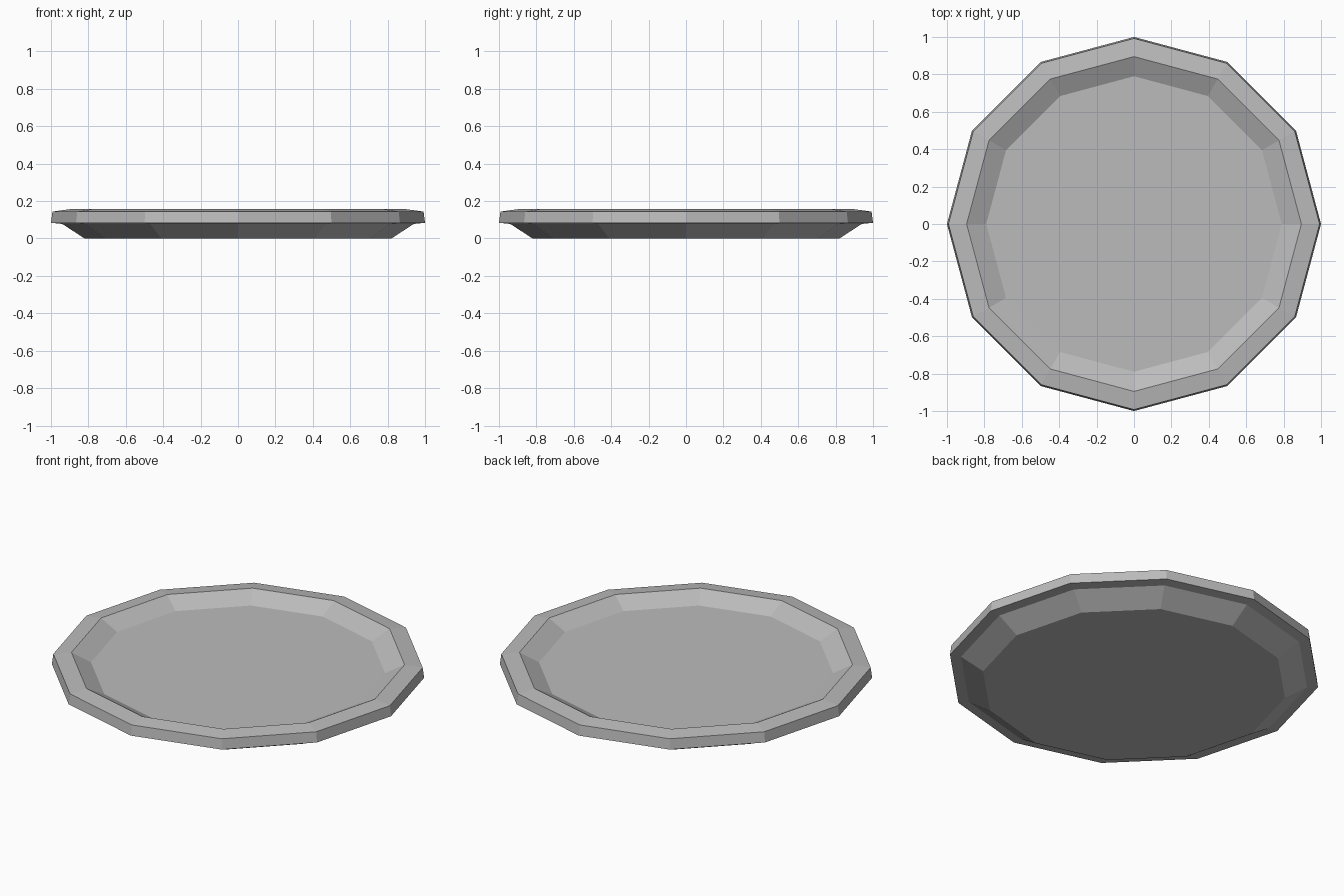
import bpy
import bmesh
from math import cos, sin, tau

default_cube = bpy.data.objects.get("Cube")
if default_cube:
    bpy.data.objects.remove(default_cube, do_unlink=True)

SIDES = 12

# Cross-section (radius, height) from underside foot, round the rim, to the dish floor
PROFILE = [
    (0.82, 0.0),
    (0.94, 0.078),
    (1.0, 0.084),
    (0.992, 0.144),
    (0.895, 0.157),
    (0.79, 0.103),
]

# Plain grey material
grey = bpy.data.materials.new("plate grey")
grey.use_nodes = True
colour = (0.5, 0.5, 0.5, 1.0)
grey.diffuse_color = colour
grey.node_tree.nodes["Principled BSDF"].inputs["Base Color"].default_value = colour

# Twelve-sided rings joined into one closed plate
bm = bmesh.new()
rings = [
    [bm.verts.new((r * cos(tau * i / SIDES), r * sin(tau * i / SIDES), z))
     for i in range(SIDES)]
    for r, z in PROFILE
]
for low, high in zip(rings, rings[1:]):
    for i in range(SIDES):
        j = (i + 1) % SIDES
        bm.faces.new((low[i], low[j], high[j], high[i]))

# Flat underside and dish floor
bm.faces.new(reversed(rings[0]))
bm.faces.new(rings[-1])
bmesh.ops.recalc_face_normals(bm, faces=bm.faces)

mesh = bpy.data.meshes.new("plate")
bm.to_mesh(mesh)
bm.free()
mesh.materials.append(grey)
plate = bpy.data.objects.new("plate", mesh)
bpy.context.collection.objects.link(plate)
